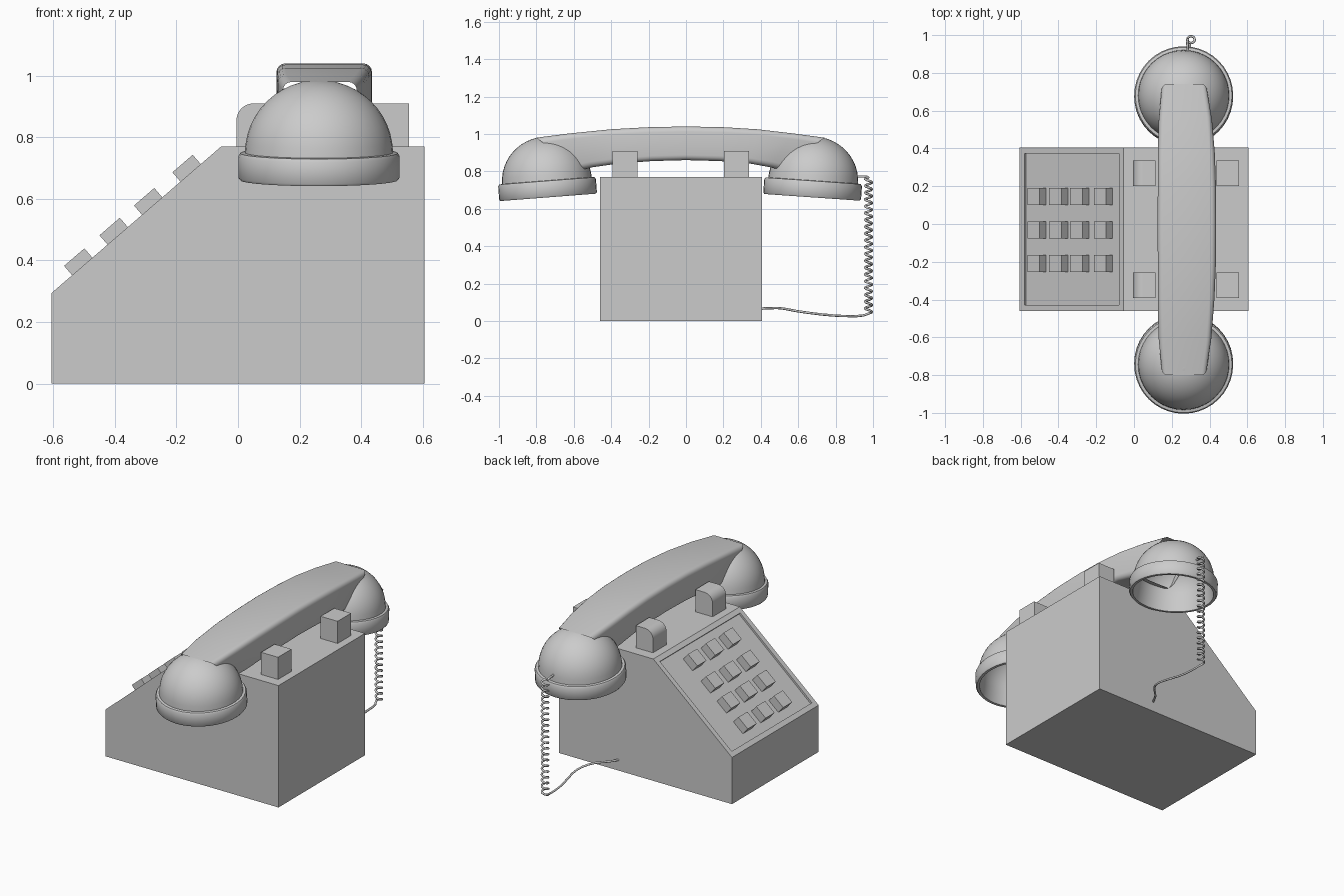
import bpy, bmesh, math
from mathutils import Vector, Matrix

if "Cube" in bpy.data.objects:
    bpy.data.objects.remove(bpy.data.objects["Cube"])


def finish(name, bm, smooth=None):
    bmesh.ops.recalc_face_normals(bm, faces=bm.faces)
    me = bpy.data.meshes.new(name)
    bm.to_mesh(me)
    bm.free()
    ob = bpy.data.objects.new(name, me)
    bpy.context.collection.objects.link(ob)
    if smooth:
        bpy.ops.object.select_all(action='DESELECT')
        ob.select_set(True)
        bpy.context.view_layer.objects.active = ob
        bpy.ops.object.shade_smooth_by_angle(angle=math.radians(smooth))
    return ob


def prism(bm, profile, y0, y1):
    """Extrude an xz profile from y0 to y1."""
    face = bm.faces.new([bm.verts.new((x, y0, z)) for x, z in profile])
    ext = bmesh.ops.extrude_face_region(bm, geom=[face])
    bmesh.ops.translate(bm, vec=(0, y1 - y0, 0),
                        verts=[v for v in ext['geom'] if isinstance(v, bmesh.types.BMVert)])


def loft(bm, rings, closed=True):
    """Bridge successive rings of points."""
    loops = [[bm.verts.new(p) for p in r] for r in rings]
    for a, b in zip(loops, loops[1:]):
        n = len(a)
        for i in range(n):
            j = (i + 1) % n
            bm.faces.new((a[i], a[j], b[j], b[i]))


# Body: wedge with a recessed keypad panel
start = Vector((-0.605, 0, 0.295))
end = Vector((-0.055, 0, 0.77))
along = (end - start).normalized()
normal = Vector((-along.z, 0, along.x))
bm = bmesh.new()
prism(bm, [(-0.605, 0), (0.605, 0), (0.605, 0.77), (end.x, end.z), (start.x, start.z)], -0.46, 0.405)
bmesh.ops.recalc_face_normals(bm, faces=bm.faces)
slope = max(bm.faces, key=lambda f: f.normal.dot(normal))
bmesh.ops.inset_region(bm, faces=[slope], thickness=0.045)
panel = bmesh.ops.extrude_discrete_faces(bm, faces=[slope])['faces'][0]
bmesh.ops.translate(bm, vec=-0.012 * normal, verts=panel.verts)
finish("body", bm)

# Keypad buttons
frame = Matrix((along, Vector((0, 1, 0)), normal)).transposed().to_4x4()
bm = bmesh.new()
for s in (0.131, 0.283, 0.431, 0.596):
    for y in (0.145, -0.033, -0.209):
        pos = start + along * s + normal * 0.014 + Vector((0, y, 0))
        bmesh.ops.create_cube(bm, size=1, matrix=Matrix.Translation(pos) @ frame
                              @ Matrix.Diagonal((0.087, 0.09, 0.052, 1)))
finish("buttons", bm)

# Cradle prongs: rounded on the keypad side, square on the other
R = 0.055
rounded = [(0.115, 0.77), (0.115, 0.91)] + [
    (-0.005 + R - R * math.sin(a), 0.91 - R + R * math.cos(a))
    for a in [i * math.pi / 16 for i in range(9)]] + [(-0.005, 0.77)]
square = [(0.437, 0.77), (0.555, 0.77), (0.555, 0.91), (0.437, 0.91)]
bm = bmesh.new()
for y in (-0.393, 0.202):
    prism(bm, rounded, y, y + 0.135)
    prism(bm, square, y, y + 0.135)
finish("cradle_prongs", bm, 30)

# Handset cups: hollow revolved domes, tilted outwards
outer = [(0.24, 0.0), (0.256, 0.0), (0.262, 0.008), (0.262, 0.078), (0.256, 0.088), (0.241, 0.09)]
dome = [(0.24 * math.cos(a), 0.09 + 0.235 * math.sin(a))
        for a in [i * math.pi / 24 for i in range(1, 12)]] + [(0.002, 0.325)]
inner = [(r * 0.94, 0.09 + (z - 0.09) * 0.94) for r, z in reversed(dome)]
profile = outer + dome + inner + [(0.228, 0.08), (0.24, 0.0)]
for name, y, tilt in (("front_cup", -0.737, 4.4), ("rear_cup", 0.674, -4.0)):
    bm = bmesh.new()
    N = 40
    loft(bm, [[(r * math.cos(t), r * math.sin(t), z)
               for t in [2 * math.pi * i / N for i in range(N)]] for r, z in profile])
    bmesh.ops.remove_doubles(bm, verts=bm.verts, dist=0.0001)
    bmesh.ops.transform(bm, verts=bm.verts, matrix=Matrix.Translation((0.263, y, 0.661))
                        @ Matrix.Rotation(math.radians(tilt), 4, 'X'))
    finish(name, bm, 40)

# Handle: arched rounded bar; columns are top y, top z, bottom y, bottom z, centre x, half width
stations = [(-0.80, 0.98, -0.57, 0.805, 0.266, 0.120),
            (-0.62, 1.003, -0.50, 0.822, 0.270, 0.140),
            (-0.40, 1.025, -0.36, 0.842, 0.276, 0.150),
            (-0.20, 1.036, -0.18, 0.855, 0.280, 0.154),
            (0.0, 1.040, 0.0, 0.860, 0.280, 0.155),
            (0.20, 1.036, 0.18, 0.855, 0.280, 0.154),
            (0.38, 1.025, 0.34, 0.842, 0.277, 0.151),
            (0.57, 1.003, 0.45, 0.822, 0.272, 0.141),
            (0.74, 0.98, 0.51, 0.805, 0.266, 0.121)]


def section(yt, zt, yb, zb, cx, hw):
    pts = []
    r, hh = 0.028, 0.09
    for k, (sx, sz) in enumerate(((1, 1), (-1, 1), (-1, -1), (1, -1))):
        for i in range(5):
            a = math.pi / 2 * (k + i / 4)
            u = sx * (hw - r) + r * math.cos(a)
            v = (sz * (hh - r) + r * math.sin(a) + hh) / (2 * hh)
            pts.append((cx + u, yb + (yt - yb) * v, zb + (zt - zb) * v))
    return pts


bm = bmesh.new()
loft(bm, [section(*s) for s in stations])
finish("handset_handle", bm, 40)

# Cord: coil hanging from the rear cup, then a slack lead to the body
turns, per = 20, 12
points = [(0.288, 0.90, 0.772), (0.283, 0.95, 0.772)]
for i in range(turns * per + 1):
    a = math.pi + 2 * math.pi * i / per
    points.append((0.302 + 0.019 * math.cos(a), 0.976 + 0.018 * math.sin(a),
                   0.768 - 0.728 * i / (turns * per)))
points += [(0.295, 0.95, 0.030), (0.30, 0.88, 0.026), (0.31, 0.78, 0.030), (0.33, 0.66, 0.043),
           (0.32, 0.58, 0.055), (0.27, 0.51, 0.068), (0.22, 0.46, 0.069), (0.19, 0.40, 0.066)]
curve = bpy.data.curves.new("cord", 'CURVE')
curve.dimensions = '3D'
curve.bevel_depth = 0.0065
curve.bevel_resolution = 1
curve.use_fill_caps = True
curve.resolution_u = 2
spline = curve.splines.new('BEZIER')
spline.bezier_points.add(len(points) - 1)
for bp, p in zip(spline.bezier_points, points):
    bp.co = p
    bp.handle_left_type = bp.handle_right_type = 'AUTO'
bpy.context.collection.objects.link(bpy.data.objects.new("cord", curve))
